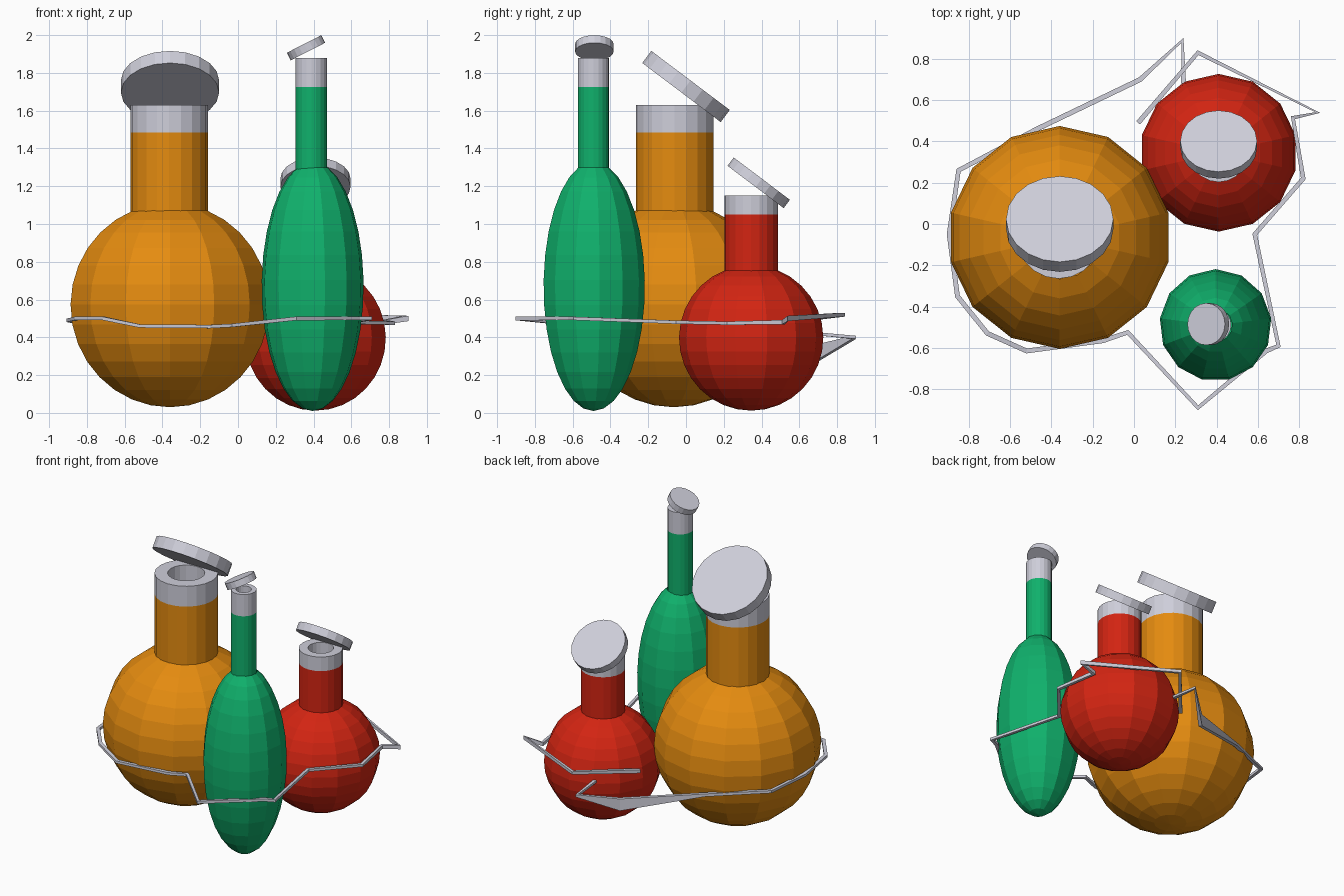
import bpy, bmesh, math
from mathutils import Vector, Matrix

if "Cube" in bpy.data.objects:
    bpy.data.objects.remove(bpy.data.objects["Cube"])


def material(name, rgb):
    m = bpy.data.materials.new(name)
    m.diffuse_color = (*rgb, 1)
    m.use_nodes = True
    m.node_tree.nodes["Principled BSDF"].inputs["Base Color"].default_value = m.diffuse_color
    return m


ORANGE = material("amber orange", (0.78, 0.26, 0.005))
GREEN = material("emerald green", (0.005, 0.44, 0.15))
RED = material("bright red", (0.65, 0.018, 0.006))
METAL = material("pale metal", (0.62, 0.62, 0.70))


def finish(bm, name, mats, metal_above=None):
    bmesh.ops.recalc_face_normals(bm, faces=bm.faces)
    if metal_above is not None:
        for f in bm.faces:
            if f.calc_center_median().z > metal_above:
                f.material_index = 1
    me = bpy.data.meshes.new(name)
    bm.to_mesh(me)
    bm.free()
    for m in mats:
        me.materials.append(m)
    ob = bpy.data.objects.new(name, me)
    bpy.context.collection.objects.link(ob)
    return ob


def lathe(name, profile, segs, centre, mats, metal_above=None):
    """Spin (radius, z) points around a vertical axis; radius 0 makes a pole."""
    bm = bmesh.new()
    rings = []
    for r, z in profile:
        n = 1 if r < 1e-5 else segs
        rings.append([bm.verts.new((centre[0] + r * math.cos(math.pi / 2 + 2 * math.pi * i / segs),
                                    centre[1] + r * math.sin(math.pi / 2 + 2 * math.pi * i / segs), z))
                      for i in range(n)])
    for a, b in zip(rings, rings[1:]):
        for i in range(segs):
            j = (i + 1) % segs
            quad = [a[i % len(a)], a[j % len(a)], b[j % len(b)], b[i % len(b)]]
            bm.faces.new(list(dict.fromkeys(quad)))
    return finish(bm, name, mats, metal_above)


def bottle(name, mat, xy, neck_xy, r, half_h, mid_z, neck_r, hole_r, collar_z, top_z, segs):
    # round body, cut off where the neck begins
    t_end = math.pi - math.asin(neck_r * 0.98 / r)
    body = [(r * math.sin(t_end * i / 14), mid_z - half_h * math.cos(t_end * i / 14)) for i in range(15)]
    base = body[-1][1]
    lathe(name + "_body", body, segs, xy, [mat])
    # neck tube with metal collar and open mouth
    neck = [(neck_r, base - 0.02), (neck_r, collar_z), (neck_r, top_z), (hole_r, top_z),
            (hole_r, collar_z), (hole_r, base), (0, base)]
    lathe(name + "_neck", neck, 20, neck_xy, [mat, METAL], collar_z)


def lid(name, centre, radius, thick, axis, angle):
    bm = bmesh.new()
    bmesh.ops.create_cone(bm, cap_ends=True, segments=20, radius1=radius, radius2=radius, depth=thick,
                          matrix=Matrix.Translation(centre) @ Matrix.Rotation(math.radians(angle), 4, axis))
    finish(bm, name, [METAL])


# three bottles
bottle("orange_bottle", ORANGE, (-0.36, -0.065), (-0.365, -0.06), 0.54, 0.54, 0.57,
       0.205, 0.12, 1.485, 1.63, 14)
bottle("red_bottle", RED, (0.41, 0.345), (0.41, 0.345), 0.382, 0.385, 0.397, 0.142, 0.083, 1.05, 1.15, 14)
bottle("green_bottle", GREEN, (0.395, -0.49), (0.388, -0.49), 0.272, 0.66, 0.67,
       0.083, 0.05, 1.725, 1.88, 13)

# tilted lids
lid("orange_lid", (-0.36, 0.0, 1.728), 0.26, 0.08, 'X', -37)
lid("red_lid", (0.41, 0.385, 1.218), 0.186, 0.055, 'X', -37)
lid("green_lid", (0.36, -0.485, 1.933), 0.102, 0.045, 'Y', -27)

# cord wrapped around the bottles: x, y, z, half height
PATH = [
    (0.02, 0.49, 0.48, .012), (0.31, 0.83, 0.52, .010), (0.89, 0.54, 0.50, .014), (0.77, 0.515, 0.48, .012),
    (0.82, 0.22, 0.475, .009), (0.585, -0.05, 0.48, .009), (0.70, -0.59, 0.50, .009), (0.64, -0.615, 0.50, .009),
    (0.31, -0.89, 0.50, .010), (-0.03, -0.525, 0.463, .009), (-0.15, -0.565, 0.457, .009),
    (-0.52, -0.615, 0.46, .009), (-0.71, -0.53, 0.50, .009), (-0.855, -0.35, 0.50, .009),
    (-0.895, -0.05, 0.49, .009), (-0.85, 0.26, 0.48, .009), (-0.47, 0.46, 0.43, .010),
    (0.03, 0.70, 0.32, .042), (0.235, 0.89, 0.40, .008), (0.24, 0.68, 0.42, .008)]
bm = bmesh.new()
prev = None
for k, (x, y, z, h) in enumerate(PATH):
    p = Vector((x, y, 0))
    a = Vector((*PATH[max(k - 1, 0)][:2], 0))
    b = Vector((*PATH[min(k + 1, len(PATH) - 1)][:2], 0))
    t = ((p - a).normalized() + (b - p).normalized()).normalized()
    side = Vector((-t.y, t.x, 0)) * 0.012
    p.z = z
    up = Vector((0, 0, h))
    ring = [bm.verts.new(p + o) for o in (side + up, up - side, -side - up, side - up)]
    if prev:
        for i in range(4):
            bm.faces.new((prev[i], prev[(i + 1) % 4], ring[(i + 1) % 4], ring[i]))
    if k in (0, len(PATH) - 1):
        bm.faces.new(ring)
    prev = ring
finish(bm, "wrapped_cord", [METAL])
